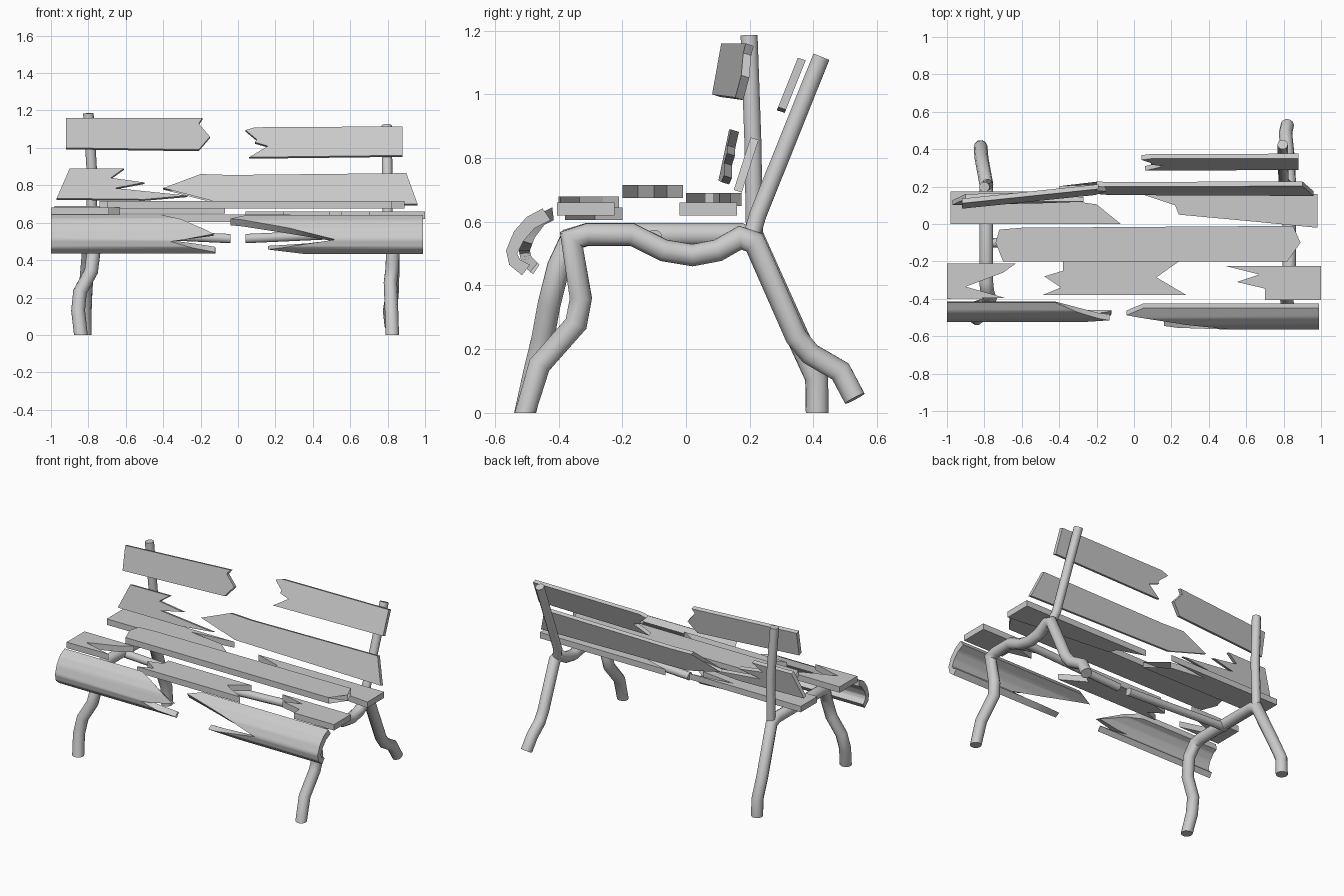
import bpy, bmesh, math
from mathutils import Vector

if "Cube" in bpy.data.objects:
    bpy.data.objects.remove(bpy.data.objects["Cube"])


def finish(name, bm, smooth=False):
    bmesh.ops.recalc_face_normals(bm, faces=bm.faces)
    me = bpy.data.meshes.new(name)
    bm.to_mesh(me)
    bm.free()
    ob = bpy.data.objects.new(name, me)
    bpy.context.collection.objects.link(ob)
    if smooth:
        bpy.ops.object.select_all(action='DESELECT')
        ob.select_set(True)
        bpy.context.view_layer.objects.active = ob
        bpy.ops.object.shade_smooth_by_angle(angle=math.radians(40))
    return ob


def tube(name, pts, r, sides=10):
    """Round bar swept along a bent path; rings sit on the mitre planes."""
    p = [Vector(q) for q in pts]
    bm = bmesh.new()
    rings = []
    side = None
    for i, c in enumerate(p):
        din = (c - p[i - 1]).normalized() if i else (p[1] - p[0]).normalized()
        dout = (p[i + 1] - c).normalized() if i < len(p) - 1 else din
        t = (din + dout).normalized()
        if side is None:
            side = Vector((1, 0, 0)) if abs(t.x) < 0.8 else Vector((0, 1, 0))
        side = (side - t * side.dot(t)).normalized()
        up = t.cross(side)
        k = min(1.25, 1 / max(0.5, t.dot(din)))
        rings.append([bm.verts.new(c + side * r * math.cos(a) + up * r * k * math.sin(a))
                      for a in (2 * math.pi * j / sides for j in range(sides))])
    for a, b in zip(rings, rings[1:]):
        for j in range(sides):
            m = (j + 1) % sides
            bm.faces.new((a[j], a[m], b[m], b[j]))
    bm.faces.new(rings[0])
    bm.faces.new(rings[-1])
    for v in bm.verts:
        if v.co.z < 0.015:
            v.co.z = 0
    return finish(name, bm, True)


def board(name, outline, place):
    """Splintered board: closed outline, placed at both faces (t = 0 and 1)."""
    bm = bmesh.new()
    lo = [bm.verts.new(place(a, b, 0)) for a, b in outline]
    hi = [bm.verts.new(place(a, b, 1)) for a, b in outline]
    bm.faces.new(lo)
    bm.faces.new(hi)
    n = len(lo)
    for i in range(n):
        j = (i + 1) % n
        bm.faces.new((lo[i], lo[j], hi[j], hi[i]))
    bmesh.ops.triangulate(bm, faces=[f for f in bm.faces if len(f.verts) > 4])
    return finish(name, bm)


def seat_slat(name, z, outline, h=0.04):
    return board(name, outline, lambda a, b, t: (a, b, z + t * h))


def back_slat(name, y, z, slope, yaw, x0, outline, h=0.025):
    return board(name, outline,
                 lambda a, b, t: (a, y + slope * (b - z) + yaw * (a - x0) + t * h, b - 0.008 * t))


def lerp(table, v):
    for (v0, x0), (v1, x1) in zip(table, table[1:]):
        if v <= v1:
            return x0 + (x1 - x0) * (v - v0) / (v1 - v0)
    return table[-1][1]


def curved_slat(name, outer, inner, x_end, broken, n=20):
    """Rolled front board: straight at x_end, ragged along the broken edge."""
    bm = bmesh.new()
    rows = []
    for i in range(n + 1):
        v = i / n
        xb = lerp(broken, v)
        s = v * (len(outer) - 1)
        k = min(int(s), len(outer) - 2)
        o = Vector(outer[k]).lerp(Vector(outer[k + 1]), s - k)
        q = Vector(inner[k]).lerp(Vector(inner[k + 1]), s - k)
        rows.append([bm.verts.new((x, c[0], c[1]))
                     for x, c in ((x_end, o), (xb, o), (xb, q), (x_end, q))])
    for a, b in zip(rows, rows[1:]):
        for j in range(4):
            m = (j + 1) % 4
            bm.faces.new((a[j], a[m], b[m], b[j]))
    bm.faces.new(rows[0])
    bm.faces.new(rows[-1])
    return finish(name, bm, True)


# Bent metal frames
tube("left_frame", [(-0.84, -0.505, 0), (-0.855, -0.475, 0.13), (-0.845, -0.45, 0.23),
                    (-0.785, -0.43, 0.34), (-0.77, -0.40, 0.46), (-0.785, -0.36, 0.545),
                    (-0.79, -0.31, 0.56), (-0.79, 0.17, 0.56), (-0.79, 0.215, 0.54),
                    (-0.815, 0.35, 0.24), (-0.82, 0.41, 0.11), (-0.82, 0.412, 0)], 0.037)
tube("right_frame", [(0.825, -0.505, 0), (0.82, -0.46, 0.15), (0.815, -0.345, 0.28),
                     (0.825, -0.33, 0.36), (0.83, -0.36, 0.545), (0.83, -0.31, 0.56),
                     (0.83, -0.17, 0.56), (0.83, -0.07, 0.51), (0.83, 0.02, 0.495),
                     (0.83, 0.10, 0.51), (0.83, 0.17, 0.55), (0.83, 0.215, 0.535),
                     (0.825, 0.345, 0.24), (0.82, 0.39, 0.185), (0.81, 0.485, 0.13),
                     (0.82, 0.53, 0.045)], 0.036)
tube("left_back_post", [(-0.785, 0.215, 0.55), (-0.78, 0.21, 0.85), (-0.80, 0.198, 1.185)], 0.028)
tube("right_back_post", [(0.82, 0.205, 0.55), (0.80, 0.225, 0.62), (0.795, 0.425, 1.118)], 0.028)

# Cross bar snapped in the middle
for name, s in (("left_cross_bar", -1), ("right_cross_bar", 1)):
    tube(name, [(s * 0.81, -0.10, 0.55), (s * 0.04, -0.10, 0.515)], 0.026)

# Back boards
back_slat("upper_back_left", 0.08, 0.99, 0.18, 0.105, -0.92,
          [(-0.92, 1.16), (-0.19, 1.16), (-0.21, 1.13), (-0.15, 1.06), (-0.21, 0.99), (-0.92, 1.0)])
back_slat("upper_back_right", 0.285, 0.95, 0.40, 0, 0,
          [(0.88, 1.115), (0.09, 1.11), (0.04, 1.095), (0.10, 1.045), (0.09, 1.03),
           (0.16, 1.01), (0.06, 0.95), (0.88, 0.96)])
back_slat("lower_back_left", 0.10, 0.72, 0.2, 0.02, -0.97,
          [(-0.97, 0.73), (-0.90, 0.89), (-0.61, 0.89), (-0.68, 0.84), (-0.50, 0.815),
           (-0.66, 0.785), (-0.27, 0.745), (-0.5, 0.725)])
back_slat("lower_back_right", 0.15, 0.70, 0.32, 0, 0,
          [(0.96, 0.70), (0.90, 0.865), (-0.04, 0.855), (-0.20, 0.86), (-0.06, 0.83),
           (-0.40, 0.785), (-0.04, 0.745), (-0.13, 0.715)])

# Seat boards from back to front
seat_slat("rear_seat_left", 0.65,
          [(-0.98, 0), (-0.07, 0), (-0.94, 0.062), (-0.94, 0.085), (-0.2, 0.105),
           (-0.45, 0.14), (-0.15, 0.175), (-0.98, 0.175)])
seat_slat("rear_seat_right", 0.62,
          [(0.98, -0.02), (0.98, 0.16), (0.04, 0.16), (0.22, 0.10), (0.50, 0.085),
           (0.24, 0.05), (0.62, 0.015)])
seat_slat("middle_seat", 0.675,
          [(-0.60, -0.02), (-0.72, -0.03), (-0.52, -0.06), (-0.74, -0.10), (-0.58, -0.14),
           (-0.70, -0.2), (0.82, -0.2), (0.70, -0.15), (0.89, -0.10), (0.70, -0.06), (0.85, -0.01)])
seat_slat("front_seat_left", 0.64,
          [(-1, -0.4), (-1, -0.21), (-0.63, -0.21), (-0.70, -0.26), (-0.90, -0.335), (-0.69, -0.395)])
seat_slat("front_seat_centre", 0.605,
          [(-0.38, -0.2), (0.24, -0.2), (0.12, -0.285), (0.28, -0.38), (-0.49, -0.38),
           (-0.39, -0.34), (-0.48, -0.28), (-0.38, -0.25)])
seat_slat("front_seat_right", 0.62,
          [(1, -0.225), (0.49, -0.225), (0.67, -0.27), (0.55, -0.31), (0.70, -0.345),
           (0.70, -0.405), (1, -0.405)])

# Rolled front boards
curved_slat("front_edge_right",
            [(-0.45, 0.642), (-0.50, 0.615), (-0.54, 0.57), (-0.565, 0.51), (-0.555, 0.465), (-0.515, 0.432)],
            [(-0.425, 0.605), (-0.475, 0.58), (-0.51, 0.54), (-0.53, 0.50), (-0.52, 0.48), (-0.49, 0.465)],
            0.99, [(0, 0.05), (0.15, -0.04), (0.35, 0.22), (0.6, 0.52), (0.85, 0.16), (1, 0.36)])
curved_slat("front_edge_left",
            [(-0.42, 0.645), (-0.47, 0.62), (-0.505, 0.57), (-0.525, 0.51), (-0.515, 0.465), (-0.48, 0.435)],
            [(-0.415, 0.605), (-0.445, 0.59), (-0.475, 0.55), (-0.49, 0.51), (-0.485, 0.49), (-0.46, 0.465)],
            -1, [(0, -0.42), (0.3, -0.25), (0.5, -0.13), (0.65, -0.36), (0.98, -0.1), (1, -0.12)])
